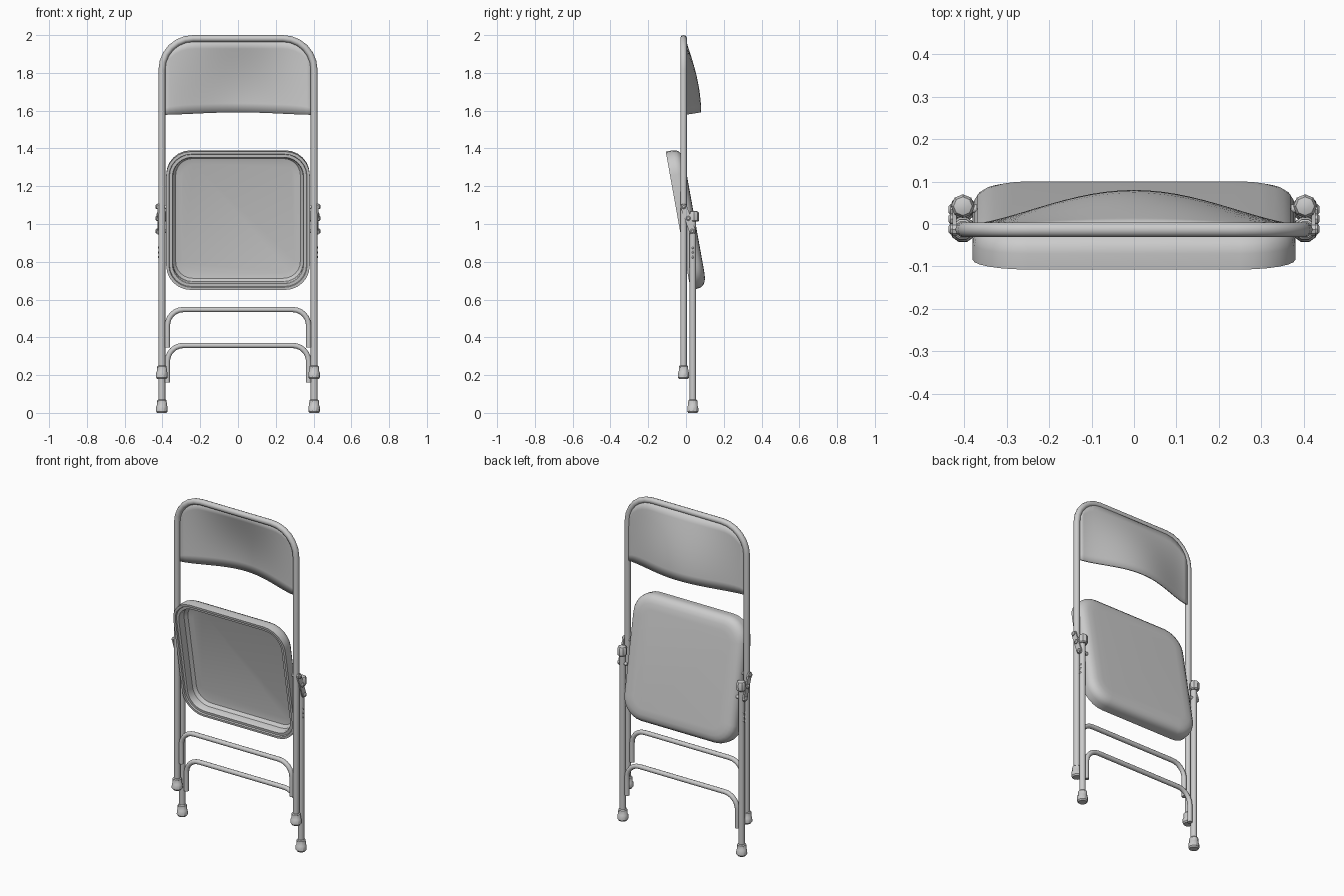
import bpy, bmesh
from math import sin, cos, pi, sqrt, radians, atan2
from mathutils import Vector, Matrix

if "Cube" in bpy.data.objects:
    bpy.data.objects.remove(bpy.data.objects["Cube"])

FX, FY, RY = 0.403, -0.013, 0.036      # leg x, front frame y, rear leg y


def finish(bm, name, angle=35):
    bmesh.ops.recalc_face_normals(bm, faces=bm.faces)
    me = bpy.data.meshes.new(name)
    bm.to_mesh(me)
    bm.free()
    ob = bpy.data.objects.new(name, me)
    bpy.context.collection.objects.link(ob)
    return smooth(ob, angle)


def smooth(ob, angle=35):
    bpy.ops.object.select_all(action='DESELECT')
    ob.select_set(True)
    bpy.context.view_layer.objects.active = ob
    if ob.type == 'CURVE':
        bpy.ops.object.convert(target='MESH')
        ob = bpy.context.object
    bpy.ops.object.shade_smooth_by_angle(angle=radians(angle))
    return ob


def skin(name, loops, matrix=Matrix(), angle=35):
    """Bridge equal-sized loops of points and cap both ends."""
    bm = bmesh.new()
    rows = [[bm.verts.new(matrix @ Vector(p)) for p in lp] for lp in loops]
    n = len(rows[0])
    for a, b in zip(rows, rows[1:]):
        for i in range(n):
            bm.faces.new((a[i], a[(i + 1) % n], b[(i + 1) % n], b[i]))
    bm.faces.new(rows[0])
    bm.faces.new(rows[-1])
    return finish(bm, name, angle)


def lathe(name, profile, matrix, n=10):
    return skin(name, [[(r * cos(2 * pi * i / n), r * sin(2 * pi * i / n), h)
                        for i in range(n)] for r, h in profile], matrix)


def tube(name, pts, r):
    cu = bpy.data.curves.new(name, 'CURVE')
    cu.dimensions = '3D'
    cu.bevel_depth, cu.bevel_resolution, cu.use_fill_caps = r, 3, True
    sp = cu.splines.new('POLY')
    sp.points.add(len(pts) - 1)
    for p, q in zip(sp.points, pts):
        p.co = (*q, 1)
    ob = bpy.data.objects.new(name, cu)
    bpy.context.collection.objects.link(ob)
    return smooth(ob, 50)


def arch(x, y, bottom, top, rad, seg=6):
    """Inverted U path with rounded corners."""
    half = [(x - rad + rad * cos(pi / 2 * i / seg), y, top - rad + rad * sin(pi / 2 * i / seg))
            for i in range(seg + 1)]
    right = [(x, y, bottom)] + half
    return right + [(-a, b, c) for a, b, c in reversed(right)]


def rounded_rect(hx, hz, rad, y, seg=6):
    pts = []
    for q, (sx, sz) in enumerate([(1, 1), (-1, 1), (-1, -1), (1, -1)]):
        for i in range(seg + 1):
            a = pi / 2 * (q + i / seg)
            pts.append((sx * (hx - rad) + rad * cos(a), y, sz * (hz - rad) + rad * sin(a)))
    return pts


# Front frame and cross braces
tube("front_frame", arch(FX, FY, 0.20, 1.982, 0.165), 0.018)
tube("front_leg_brace", arch(0.374, FY, 0.345, 0.547, 0.085), 0.014)
tube("rear_leg_brace", arch(0.374, RY, 0.16, 0.357, 0.085), 0.014)

# Seat pan: rounded shell with rolled rim and hollow underside facing front
section = [(0.085, 0.044), (0.05, 0.042), (0.028, 0.036), (0.012, 0.025), (0.003, 0.010),
           (0, -0.006), (0, -0.044), (0.014, -0.044), (0.017, -0.036), (0.032, -0.036),
           (0.036, -0.026), (0.036, 0.008), (0.05, 0.026), (0.08, 0.032)]
tilt = Matrix.Translation((0, 0.002, 1.025)) @ Matrix.Rotation(radians(10.2), 4, 'X')
skin("seat", [rounded_rect(0.38 - d, 0.372 - d, 0.13 - d * 0.8, y) for d, y in section], tilt)

# Backrest: sheet following the frame arch, bulging backward at the bottom
bm = bmesh.new()
NX, NZ, grid = 24, 8, []
for i in range(NX + 1):
    x = -0.396 + 0.792 * i / NX
    dx = max(0, abs(x) - 0.238)
    top = 1.817 + sqrt(0.16 ** 2 - dx * dx)
    f = max(0, cos(pi / 2 * x / 0.396)) ** 1.5
    low = 1.578 + 0.013 * f
    grid.append([bm.verts.new((x, -0.006 + 0.082 * f * sin(pi / 2 * j / NZ),
                               top + (low - top) * j / NZ)) for j in range(NZ + 1)])
for a, b in zip(grid, grid[1:]):
    for j in range(NZ):
        bm.faces.new((a[j], b[j], b[j + 1], a[j + 1]))
back = finish(bm, "backrest")
mod = back.modifiers.new("thickness", 'SOLIDIFY')
mod.thickness, mod.offset = 0.008, 0

foot = [(0.025, 0), (0.031, 0.008), (0.030, 0.034), (0.027, 0.038), (0.025, 0.066), (0.020, 0.071)]
cap = [(0.022, 1.012), (0.027, 1.018), (0.028, 1.055), (0.022, 1.066), (0.010, 1.070)]
rivet = [(0.013, 0), (0.013, 0.006), (0.007, 0.011)]
for s, side in ((-1, "left"), (1, "right")):
    # Rear leg, rubber feet and top cap
    tube("rear_leg_" + side, [(s * FX, RY, 0.02), (s * FX, RY, 1.03)], 0.018)
    lathe("rear_foot_" + side, foot, Matrix.Translation((s * FX, RY, 0)))
    lathe("front_foot_" + side, foot, Matrix.Translation((s * FX, FY, 0.18)))
    lathe("rear_leg_cap_" + side, cap, Matrix.Translation((s * FX, 0.042, 0)), 8)

    # Hinge link joining the frame and rear leg
    a, b = Vector((0, -0.012, 1.092)), Vector((0, 0.034, 0.962))
    d = b - a
    outline = []
    for c, start in ((a, pi / 2), (b, -pi / 2)):
        for i in range(6):
            t = start + pi * i / 5 + atan2(d.z, d.y)
            outline.append((c.y + 0.017 * cos(t), c.z + 0.017 * sin(t)))
    skin("hinge_link_" + side, [[(s * x, y, z) for y, z in outline] for x in (0.418, 0.427)])

    # Rivets on the link and small rivets down the rear leg
    turn = Matrix.Rotation(s * pi / 2, 4, 'Y')
    for k, (y, z, x, size) in enumerate([(a.y, a.z, 0.426, 1), (b.y, b.z, 0.426, 1),
                                         (0.012, 1.03, 0.426, 1), (RY, 0.875, 0.415, 0.7),
                                         (RY, 0.85, 0.415, 0.7), (RY, 0.825, 0.415, 0.7)]):
        lathe(f"rivet_{side}_{k}", rivet,
              Matrix.Translation((s * x, y, z)) @ turn @ Matrix.Scale(size, 4), 8)

    # Seat pivot pins
    tube("seat_pivot_" + side, [(s * 0.37, FY, 1.09), (s * 0.42, FY, 1.09)], 0.010)
    tube("seat_rear_pivot_" + side, [(s * 0.37, RY, 0.962), (s * 0.42, RY, 0.962)], 0.010)
